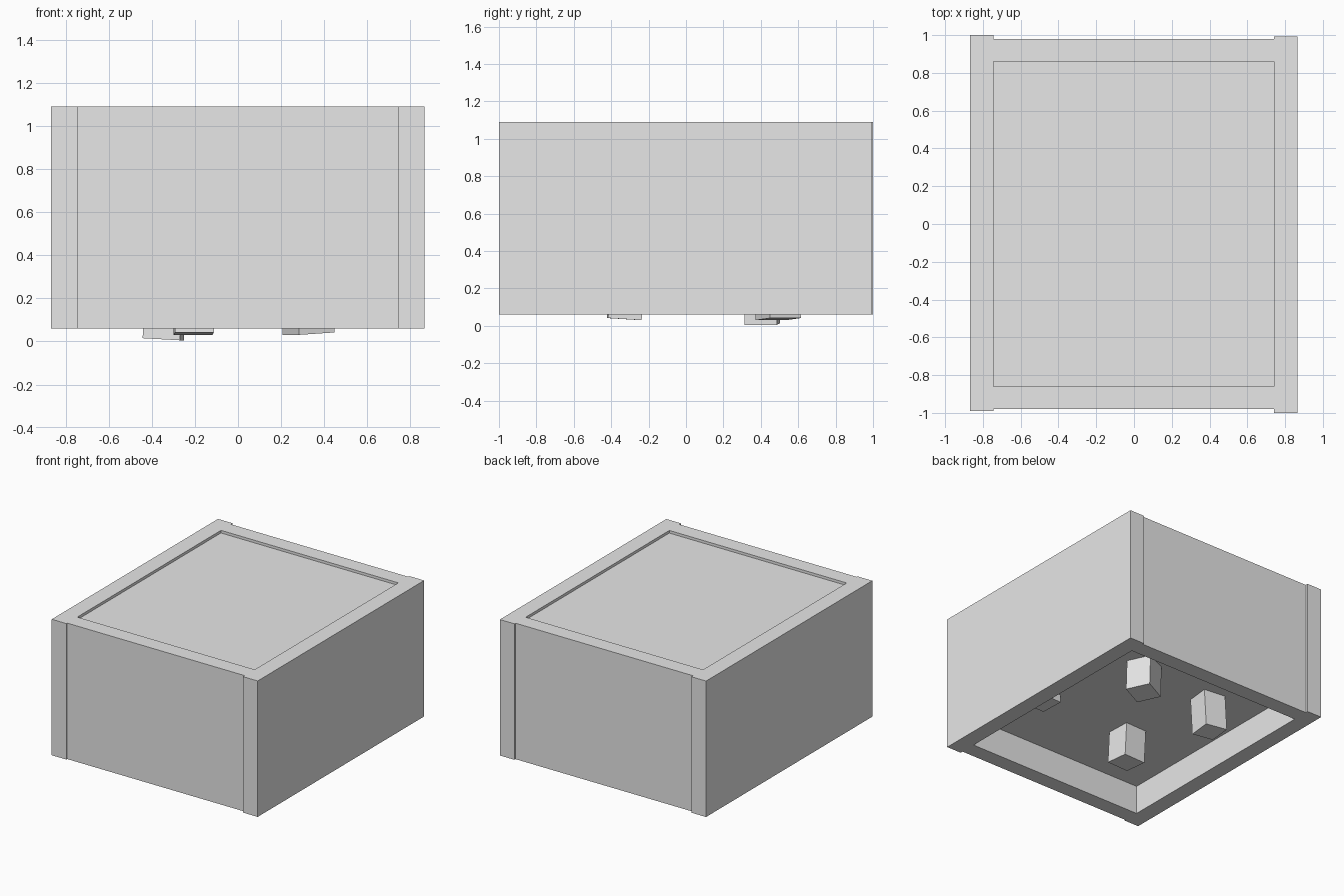
import bpy
import bmesh
from math import radians
from mathutils import Matrix, Vector, Euler

cube = bpy.data.objects.get("Cube")
if cube:
    bpy.data.objects.remove(cube, do_unlink=True)

# Single plain grey finish
GREY = (0.8, 0.8, 0.8, 1.0)
grey = bpy.data.materials.new("plain grey")
grey.use_nodes = True
grey.diffuse_color = GREY
grey.node_tree.nodes["Principled BSDF"].inputs["Base Color"].default_value = GREY


def box(name, low, high, tilt=(0, 0, 0), pivot=None):
    """Box between two corners, optionally turned about a pivot."""
    low, high = Vector(low), Vector(high)
    size, centre = high - low, (low + high) / 2
    pivot = Vector(pivot) if pivot else centre
    turn = Euler([radians(a) for a in tilt]).to_matrix().to_4x4()
    bm = bmesh.new()
    bmesh.ops.create_cube(bm, size=1, matrix=Matrix.Translation(centre - pivot)
                          @ Matrix.Diagonal((*size, 1)))
    mesh = bpy.data.meshes.new(name)
    bm.to_mesh(mesh)
    bm.free()
    mesh.materials.append(grey)
    obj = bpy.data.objects.new(name, mesh)
    obj.matrix_world = Matrix.Translation(pivot) @ turn
    bpy.context.collection.objects.link(obj)
    return obj


BASE, TOP = 0.06, 1.09
CEILING = 0.278

# Long side boards, slightly offset from each other
box("right_side_board", (-0.868, -0.99, BASE), (-0.745, 1.0, TOP))
box("left_side_board", (0.742, -1.0, BASE), (0.865, 0.993, TOP))

# End boards set between the side boards
for name, sign in (("front_board", -1), ("back_board", 1)):
    y0, y1 = sorted((sign * 0.86, sign * 0.98))
    box(name, (-0.745, y0, BASE), (0.742, y1, TOP))

# Inner filling: recessed top, hollow underside
box("inner_block", (-0.745, -0.86, CEILING), (0.742, 0.86, TOP - 0.02))

# Feet: centre x, centre y, bottom height, width, tilt in degrees
feet = {
    "back_left_foot": (0.328, 0.493, 0.036, 0.182, (0, -3.5, 25)),
    "back_right_foot": (-0.347, 0.408, 0.010, 0.174, (0, 3.2, -6)),
    "front_right_foot": (-0.205, -0.33, 0.036, 0.180, (-3.6, 0, 2)),
    "front_left_foot": (0.575, -0.31, 0.22, 0.180, (0, 0, 2)),
}
for name, (x, y, z, width, tilt) in feet.items():
    h = width / 2
    box(name, (x - h, y - h, z), (x + h, y + h, CEILING + 0.05), tilt, (x, y, z))
